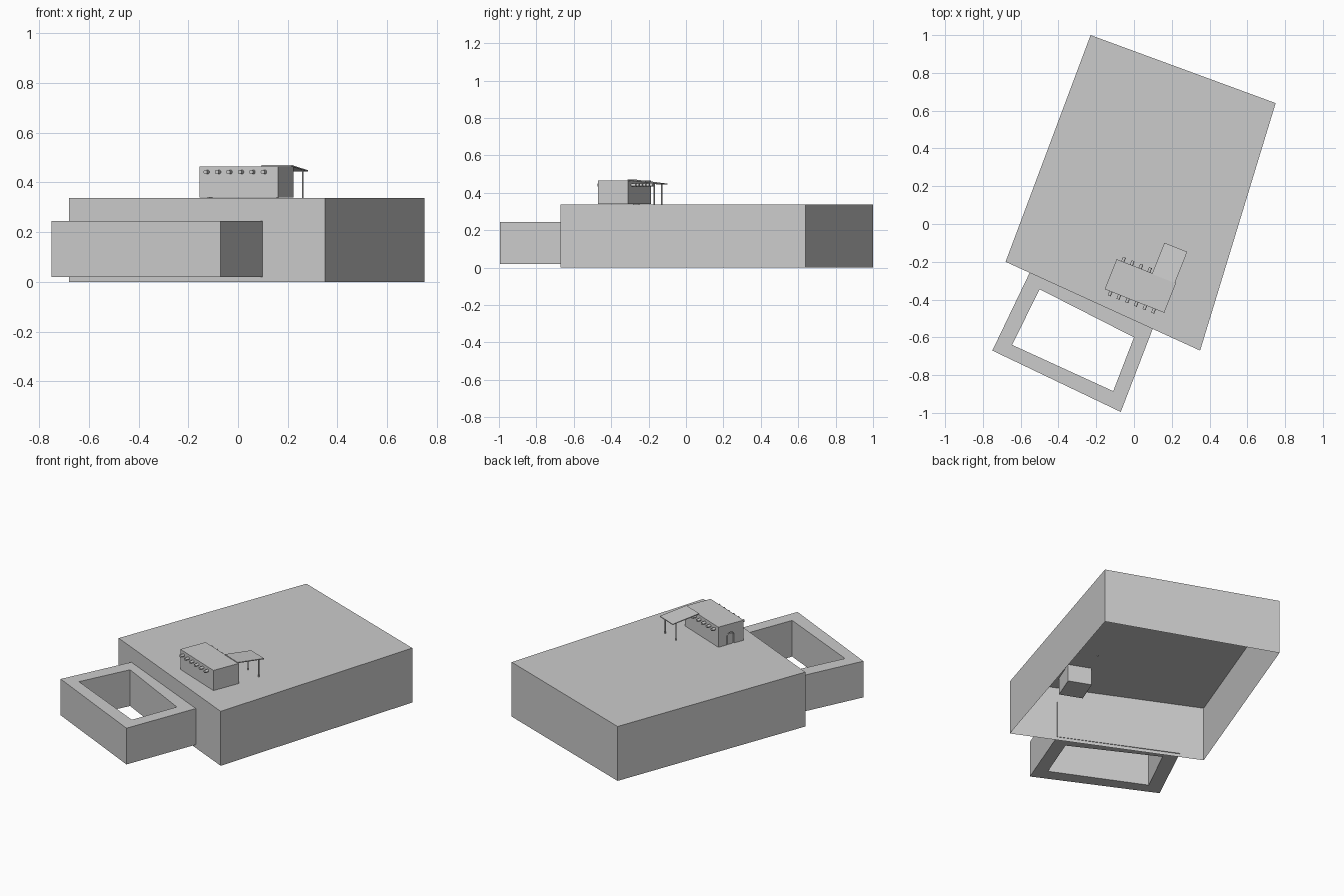
import bpy, bmesh, math
from mathutils import Matrix, Vector

if "Cube" in bpy.data.objects:
    bpy.data.objects.remove(bpy.data.objects["Cube"])

# Local frame of the small house: x along its front, y into its depth
HOUSE = Matrix.Translation((-0.155, -0.345, 0)) @ Matrix.Rotation(math.atan2(-0.125, 0.315), 4, 'Z')
LENGTH, DEPTH, GROUND, TOP = 0.339, 0.171, 0.338, 0.465


def make_object(name, bm, matrix=Matrix()):
    bmesh.ops.recalc_face_normals(bm, faces=bm.faces)
    mesh = bpy.data.meshes.new(name)
    bm.to_mesh(mesh)
    bm.free()
    ob = bpy.data.objects.new(name, mesh)
    bpy.context.collection.objects.link(ob)
    ob.matrix_world = matrix
    return ob


def prism(name, points, direction, matrix=Matrix()):
    bm = bmesh.new()
    face = bm.faces.new([bm.verts.new(p) for p in points])
    res = bmesh.ops.extrude_face_region(bm, geom=[face], use_keep_orig=True)
    bmesh.ops.translate(bm, vec=direction,
                        verts=[g for g in res["geom"] if isinstance(g, bmesh.types.BMVert)])
    return make_object(name, bm, matrix)


def box(name, lo, hi, matrix=Matrix()):
    (x0, y0, z0), (x1, y1, z1) = lo, hi
    pts = [(x0, y0, z0), (x1, y0, z0), (x1, y1, z0), (x0, y1, z0)]
    return prism(name, pts, (0, 0, z1 - z0), matrix)


def rod(name, a, b, radius, sides, matrix=Matrix()):
    a, b = Vector(a), Vector(b)
    bm = bmesh.new()
    rot = (b - a).to_track_quat('Z', 'Y').to_matrix().to_4x4()
    bmesh.ops.create_cone(bm, cap_ends=True, segments=sides, radius1=radius, radius2=radius,
                          depth=(b - a).length, matrix=Matrix.Translation((a + b) / 2) @ rot)
    for f in bm.faces:
        f.smooth = len(f.verts) == 4
    ob = make_object(name, bm, matrix)
    bpy.context.view_layer.objects.active = ob
    bpy.ops.object.select_all(action='DESELECT')
    ob.select_set(True)
    bpy.ops.object.shade_smooth_by_angle(angle=math.radians(40))
    return ob


# Large hollow block: walls and top, open underneath
outline = [(-0.68, -0.20), (0.35, -0.67), (0.75, 0.64), (-0.23, 1.0)]
bm = bmesh.new()
low = [bm.verts.new((x, y, 0)) for x, y in outline]
high = [bm.verts.new((x, y, GROUND)) for x, y in outline]
bm.faces.new(high)
for i in range(4):
    j = (i + 1) % 4
    bm.faces.new((low[i], low[j], high[j], high[i]))
make_object("main_block", bm)

# Walled courtyard ring in front
outer = [(-0.75, -0.67), (-0.07, -0.995), (0.10, -0.553), (-0.55, -0.253)]
inner = [(-0.645, -0.64), (-0.11, -0.885), (0.0, -0.60), (-0.50, -0.345)]
bm = bmesh.new()
rings = [[bm.verts.new((x, y, z)) for x, y in loop]
         for loop, z in ((outer, 0.02), (outer, 0.245), (inner, 0.245), (inner, 0.02))]
for a, b in zip(rings, rings[1:] + rings[:1]):
    for i in range(4):
        j = (i + 1) % 4
        bm.faces.new((a[i], a[j], b[j], b[i]))
make_object("courtyard_wall", bm)

# House body with an arched door recess in its left end
body = box("house_body", (0, 0, GROUND + 0.002), (LENGTH, DEPTH, TOP), HOUSE)
mid, half, spring = 0.088, 0.024, 0.39
arch = [(-0.01, mid - half, GROUND - 0.01), (-0.01, mid + half, GROUND - 0.01)]
arch += [(-0.01, mid + half * math.cos(math.pi * i / 10), spring + half * math.sin(math.pi * i / 10))
         for i in range(11)]
cutter = prism("door_cutter", arch, (0.022, 0, 0), HOUSE)
cutter.hide_render = True
mod = body.modifiers.new("door", 'BOOLEAN')
mod.operation, mod.object, mod.solver = 'DIFFERENCE', cutter, 'EXACT'
bpy.context.view_layer.objects.active = body
bpy.ops.object.modifier_apply(modifier=mod.name)
bpy.data.objects.remove(cutter)

# Door panel inside the recess
box("door_panel", (0.006, mid - 0.017, GROUND), (0.014, mid + 0.017, spring + 0.012), HOUSE)

# Cellar box hanging below the house
box("cellar", (LENGTH - 0.14, 0.01, 0.23), (LENGTH, DEPTH, GROUND - 0.001), HOUSE)

# Round roof beams poking out of both long walls
for i in range(6):
    u = 0.035 + i * 0.0495
    rod(f"roof_beam_{i + 1}", (u, -0.024, 0.442), (u, DEPTH + 0.024, 0.442), 0.0085, 12, HOUSE)

# Sloping porch roof on two posts
u0, u1 = LENGTH - 0.136, LENGTH - 0.006
prism("porch_roof", [(u0, DEPTH - 0.004, 0.465), (u0, DEPTH + 0.174, 0.444),
                     (u0, DEPTH + 0.174, 0.449), (u0, DEPTH - 0.004, 0.47)],
      (u1 - u0, 0, 0), HOUSE)
for side, u in (("left", LENGTH - 0.127), ("right", LENGTH - 0.017)):
    v = DEPTH + 0.145
    rod(f"porch_post_{side}", (u, v, GROUND - 0.004), (u, v, 0.449), 0.0035, 10, HOUSE)
